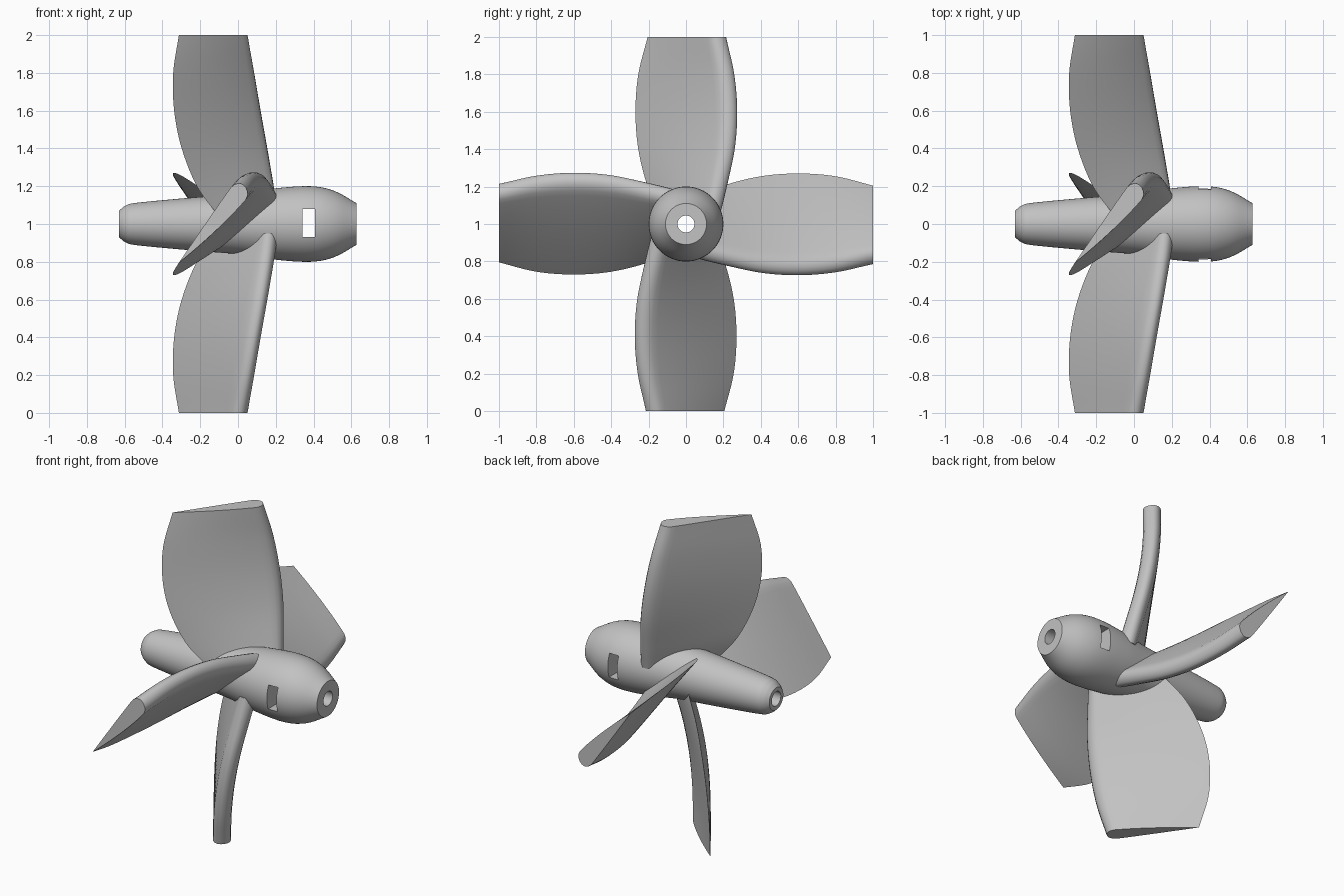
import bpy, bmesh, math
from mathutils import Matrix, Vector

if "Cube" in bpy.data.objects:
    bpy.data.objects.remove(bpy.data.objects["Cube"])

grey = bpy.data.materials.new("plain grey")
grey.use_nodes = True
GREY = (0.54, 0.54, 0.54, 1)
grey.diffuse_color = GREY
grey.node_tree.nodes["Principled BSDF"].inputs["Base Color"].default_value = GREY
CENTRE = Vector((0, 0, 1))


def make_object(name, bm):
    bmesh.ops.recalc_face_normals(bm, faces=bm.faces)
    mesh = bpy.data.meshes.new(name)
    bm.to_mesh(mesh)
    bm.free()
    mesh.materials.append(grey)
    ob = bpy.data.objects.new(name, mesh)
    ob.location = CENTRE
    bpy.context.collection.objects.link(ob)
    return ob


def activate(ob):
    bpy.ops.object.select_all(action='DESELECT')
    ob.select_set(True)
    bpy.context.view_layer.objects.active = ob


def smooth(ob):
    activate(ob)
    bpy.ops.object.shade_smooth_by_angle(angle=math.radians(35))


def spline(points, steps):
    """Catmull-Rom curve through the points."""
    pts = [Vector(p) for p in points]
    pts = [2 * pts[0] - pts[1]] + pts + [2 * pts[-1] - pts[-2]]
    out = []
    for a, b, c, d in zip(pts, pts[1:], pts[2:], pts[3:]):
        for i in range(steps):
            t = i / steps
            out.append(0.5 * (2 * b + (c - a) * t + (2 * a - 5 * b + 4 * c - d) * t ** 2
                              + (3 * b - a - 3 * c + d) * t ** 3))
    return out + [pts[-2]]


def bridge(bm, r0, r1):
    n = len(r0)
    for i in range(n):
        bm.faces.new((r0[i], r0[(i + 1) % n], r1[(i + 1) % n], r1[i]))


# Hub: lathed body with a bore along x
BORE = 0.045
outline = spline([(-0.63, 0.07), (-0.595, 0.097), (-0.53, 0.113), (-0.22, 0.142), (0, 0.16),
                  (0.2, 0.189), (0.385, 0.2), (0.51, 0.175), (0.628, 0.11)], 5)
outline += [Vector((0.628, BORE)), Vector((-0.63, BORE))]
bm = bmesh.new()
SEG = 64
rings = []
for x, r in outline:
    rings.append([bm.verts.new((x, r * math.cos(math.tau * i / SEG), r * math.sin(math.tau * i / SEG)))
                  for i in range(SEG)])
for j in range(len(rings)):
    bridge(bm, rings[j], rings[(j + 1) % len(rings)])
hub = make_object("hub", bm)

# Rectangular slot through the hub
bm = bmesh.new()
bmesh.ops.create_cube(bm, size=1, matrix=Matrix.Translation((0.374, 0, 0.005))
                      @ Matrix.Diagonal((0.065, 1, 0.15, 1)))
cutter = make_object("slot_cutter", bm)
cutter.hide_render = True
cut = hub.modifiers.new("slot", 'BOOLEAN')
cut.operation = 'DIFFERENCE'
cut.solver = 'EXACT'
cut.object = cutter
activate(hub)
bpy.ops.object.modifier_apply(modifier="slot")
bpy.data.objects.remove(cutter)
smooth(hub)

# Blade edges as (x, y, radius), pointing up
trailing = spline([(-0.11, -0.135, 0.05), (-0.218, -0.205, 0.2), (-0.298, -0.255, 0.4), (-0.338, -0.27, 0.6),
                   (-0.343, -0.255, 0.8), (-0.313, -0.205, 1)], 6)
leading = spline([(0.192, 0.17, 0.05), (0.17, 0.21, 0.2), (0.136, 0.254, 0.4), (0.1, 0.268, 0.6),
                  (0.065, 0.252, 0.8), (0.028, 0.207, 1)], 6)
NOSE = 0.1


def bulge(u, power):
    """Rounded nose, then a taper to the trailing edge."""
    if u < NOSE:
        return math.sqrt(1 - (1 - u / NOSE) ** 2)
    return 1 - ((u - NOSE) / (1 - NOSE)) ** power


def aerofoil(lead, trail):
    chord = trail - lead
    normal = Vector((-chord.y, chord.x, 0)).normalized()
    if normal.x < 0:
        normal = -normal
    n = 20
    fractions = [0.5 - 0.5 * math.cos(math.pi * i / n) for i in range(n + 1)]
    front = [lead + chord * u + normal * 0.06 * bulge(u, 1.6) for u in fractions]
    back = [lead + chord * u - normal * 0.042 * bulge(u, 1.1) for u in fractions[1:-1]]
    return front + back[::-1]


# Four twisted blades around the hub
for k, name in enumerate(("top", "front", "bottom", "back")):
    bm = bmesh.new()
    sections = [[bm.verts.new(p) for p in aerofoil(lead, trail)]
                for lead, trail in zip(leading, trailing)]
    for a, b in zip(sections, sections[1:]):
        bridge(bm, a, b)
    bm.faces.new(sections[0])
    bm.faces.new(sections[-1])
    bmesh.ops.rotate(bm, verts=bm.verts, matrix=Matrix.Rotation(k * math.pi / 2, 3, 'X'))
    smooth(make_object(name + "_blade", bm))
